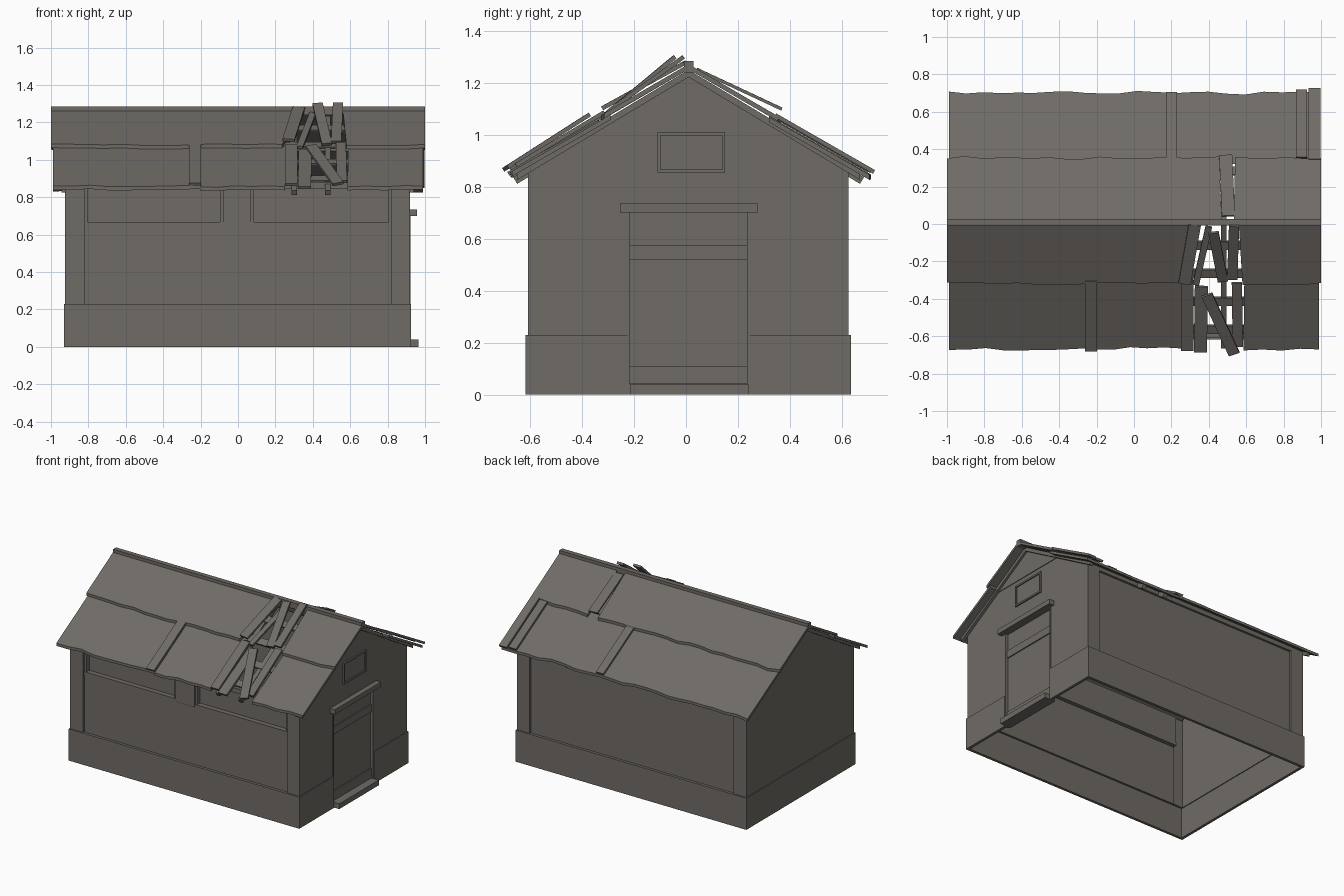
import bpy, bmesh, math, random
from mathutils import Vector

random.seed(4)
mat = bpy.data.materials.new("weathered_grey_brown")
mat.diffuse_color = (0.160, 0.148, 0.133, 1)


def finish(name, bm):
    bmesh.ops.recalc_face_normals(bm, faces=bm.faces)
    me = bpy.data.meshes.new(name)
    bm.to_mesh(me)
    bm.free()
    me.materials.append(mat)
    ob = bpy.data.objects.new(name, me)
    bpy.context.collection.objects.link(ob)
    return ob


def loft(name, ring_a, ring_b):
    """Closed solid between two matching outlines."""
    bm = bmesh.new()
    a = [bm.verts.new(p) for p in ring_a]
    b = [bm.verts.new(p) for p in ring_b]
    bm.faces.new(a)
    bm.faces.new(b)
    n = len(a)
    for i in range(n):
        bm.faces.new((a[i], a[(i + 1) % n], b[(i + 1) % n], b[i]))
    return finish(name, bm)


def box(name, x0, x1, y0, y1, z0, z1):
    ring = [(x0, y0), (x1, y0), (x1, y1), (x0, y1)]
    return loft(name, [(x, y, z0) for x, y in ring], [(x, y, z1) for x, y in ring])


def plate_x(name, outline, x0, x1):
    """Outline in (y, z), extruded along x."""
    return loft(name, [(x0, y, z) for y, z in outline], [(x1, y, z) for y, z in outline])


# Roof coordinates: distance d from the ridge, height h above the slope
RY, RZ, SLOPE = 0.01, 1.272, 0.6


def roof_pt(x, d, h, side):
    return Vector((x, RY + side * d, RZ - SLOPE * d + h))


def sheet(name, side, xt, xb, d0, d1, h0, h1, t=0.02, jag=0.008):
    """Roof sheet with a ragged lower edge; xt and xb are its ends at top and bottom."""
    n = max(2, int((xb[1] - xb[0]) / 0.09))
    out = [(xt[0], d0, h0), (xt[1], d0, h0)]
    for i in range(n, -1, -1):
        out.append((xb[0] + (xb[1] - xb[0]) * i / n, d1 + random.uniform(-jag, jag), h1))
    return loft(name, [roof_pt(x, d, h, side) for x, d, h in out],
                [roof_pt(x, d, h - t, side) for x, d, h in out])


def plank(name, side, a, b, w, t=0.016):
    """Loose board between two roof-space points (x, d, h)."""
    p, q = roof_pt(*a, side), roof_pt(*b, side)
    axis = (q - p).normalized()
    across = axis.cross(Vector((0, side * SLOPE, 1))).normalized()
    up = across.cross(axis).normalized()
    if up.z < 0:
        up = -up
    ring = [across * (w / 2), across * (w / 2) + up * t, across * (-w / 2) + up * t, across * (-w / 2)]
    return loft(name, [p + v for v in ring], [q + v for v in ring])


# Plinth, open in the middle and interrupted at the door
box("plinth_front", -0.93, 0.925, -0.617, -0.597, 0, 0.23)
box("plinth_back", -0.93, 0.925, 0.615, 0.635, 0, 0.23)
box("plinth_left", -0.93, -0.91, -0.6, 0.618, 0, 0.23)
box("plinth_right_a", 0.905, 0.925, -0.6, -0.22, 0, 0.23)
box("plinth_right_b", 0.905, 0.925, 0.24, 0.618, 0, 0.23)

# Gable walls, the right one with a doorway
eaves = [(0.626, 0.862), (RY, 1.24), (-0.608, 0.862)]
plate_x("gable_wall_left", [(-0.608, 0.22), (0.626, 0.22)] + eaves, -0.924, -0.904)
plate_x("gable_wall_right", [(-0.608, 0.22), (-0.22, 0.22), (-0.22, 0.70), (0.24, 0.70),
                             (0.24, 0.22), (0.626, 0.22)] + eaves, 0.899, 0.919)
for nm, x0, x1 in (("left", -0.929, -0.922), ("right", 0.917, 0.924)):
    plate_x("gable_top_board_" + nm, [(-0.325, 1.045), (0.345, 1.045), (RY, 1.245)], x0, x1)
for nm, x0, x1 in (("left", -0.945, -0.92), ("right", 0.915, 0.94)):
    for side in (-1, 1):
        o = [(0.0, -0.022), (0.66, -0.022), (0.66, -0.05), (0.0, -0.05)]
        plate_x("rake_board_" + nm, [(RY + side * d, RZ - SLOPE * d + h) for d, h in o], x0, x1)

# Long walls: corner posts, recessed panels
for nm, y0, y1 in (("front", -0.608, -0.582), ("back", 0.600, 0.626)):
    box(nm + "_post_left", -0.924, -0.82, y0, y1, 0.22, 0.875)
    box(nm + "_post_right", 0.82, 0.919, y0, y1, 0.22, 0.875)
    box(nm + "_eave_beam", -0.82, 0.82, y0, y1, 0.845, 0.88)
box("back_panel", -0.825, 0.825, 0.595, 0.61, 0.215, 0.87)
box("front_panel", -0.825, 0.825, -0.59, -0.575, 0.215, 0.65)
box("front_sill", -0.82, 0.82, -0.596, -0.545, 0.645, 0.668)
box("front_mullion", -0.08, 0.07, -0.602, -0.55, 0.65, 0.86)

# Front windows with thin frames
for nm, x0, x1 in (("left", -0.82, -0.08), ("right", 0.07, 0.82)):
    box("window_pane_" + nm, x0, x1, -0.56, -0.55, 0.66, 0.86)
    box("window_jamb_a_" + nm, x0, x0 + 0.016, -0.59, -0.555, 0.66, 0.86)
    box("window_jamb_b_" + nm, x1 - 0.016, x1, -0.59, -0.555, 0.66, 0.86)

# Door, its rails, lintel and step
box("door", 0.885, 0.9, -0.225, 0.245, 0.02, 0.71)
box("door_middle_rail", 0.895, 0.908, -0.22, 0.24, 0.52, 0.575)
box("door_bottom_rail", 0.895, 0.908, -0.22, 0.24, 0.04, 0.11)
box("door_jamb_left", 0.89, 0.922, -0.226, -0.215, 0, 0.705)
box("door_jamb_right", 0.89, 0.922, 0.235, 0.246, 0, 0.705)
box("door_lintel", 0.90, 0.957, -0.255, 0.275, 0.70, 0.735)
box("door_step", 0.88, 0.965, -0.215, 0.24, 0, 0.038)

# Gable window
for nm, y0, y1, z0, z1 in (("bottom", -0.11, 0.15, 0.855, 0.867), ("top", -0.11, 0.15, 0.998, 1.01),
                           ("left", -0.11, -0.098, 0.86, 1.005), ("right", 0.138, 0.15, 0.86, 1.005)):
    box("gable_window_frame_" + nm, 0.91, 0.93, y0, y1, z0, z1)
box("gable_window_pane", 0.915, 0.922, -0.1, 0.14, 0.86, 1.0)

# Roof sheets, front slope, broken between x 0.25 and 0.58
F, B = -1, 1
sheet("front_upper_left", F, (-1, 0.36), (-1, 0.235), 0, 0.33, 0.0, 0.006)
sheet("front_upper_right", F, (0.56, 1), (0.58, 1), 0, 0.33, 0.0, 0.006)
sheet("front_lower_left", F, (-0.99, -0.2), (-0.99, -0.2), 0.3, 0.68, -0.014, -0.004)
sheet("front_lower_middle", F, (-0.2, 0.26), (-0.2, 0.25), 0.3, 0.675, -0.018, -0.010)
sheet("front_lower_right", F, (0.59, 0.99), (0.585, 0.99), 0.3, 0.68, -0.014, -0.004)
# Roof sheets, back slope, with a narrow repaired slot
sheet("back_upper_left", B, (-1, 0.47), (-1, 0.455), 0, 0.345, 0.0, 0.006)
sheet("back_upper_right", B, (0.535, 1), (0.54, 1), 0, 0.345, 0.0, 0.006)
sheet("back_lower_left", B, (-0.99, 0.2), (-0.99, 0.2), 0.31, 0.695, -0.014, -0.004)
sheet("back_lower_right", B, (0.2, 0.99), (0.2, 0.99), 0.31, 0.69, -0.018, -0.008)
box("ridge_cap", -1, 1, RY - 0.018, RY + 0.018, 1.24, 1.284)

# Rafters and battens seen through the holes
for side in (F, B):
    for x in (0.30, 0.48):
        plank("rafter", side, (x, 0.0, -0.065), (x, 0.66, -0.065), 0.03, 0.03)
    for d in (0.12, 0.27, 0.42, 0.57):
        plank("batten", side, (0.2, d, -0.040), (0.66, d, -0.040), 0.05, 0.014)

# Loose boards on the front slope
plank("loose_board_upper_a", F, (0.325, 0.01, 0.004), (0.27, 0.325, 0.02), 0.065)
plank("loose_board_upper_b", F, (0.425, 0.05, 0.05), (0.475, 0.31, -0.01), 0.055)
plank("loose_board_upper_c", F, (0.535, 0.015, 0.03), (0.525, 0.30, -0.005), 0.055)
plank("loose_board_upper_d", F, (0.40, 0.02, -0.02), (0.33, 0.33, -0.015), 0.035)
plank("loose_board_lower_a", F, (0.285, 0.32, -0.012), (0.285, 0.68, -0.004), 0.065)
plank("loose_board_lower_b", F, (0.36, 0.34, -0.025), (0.355, 0.69, -0.015), 0.07)
plank("loose_board_lower_c", F, (0.39, 0.385, 0.025), (0.535, 0.70, 0.012), 0.06)
plank("loose_board_lower_d", F, (0.55, 0.32, 0.0), (0.555, 0.66, 0.0), 0.055)
plank("patch_board", F, (-0.23, 0.31, -0.008), (-0.23, 0.685, 0.002), 0.065, 0.014)
# Loose boards on the back slope
plank("back_loose_board", B, (0.505, 0.03, -0.008), (0.49, 0.355, 0.035), 0.07, 0.012)
plank("back_edge_board_a", B, (0.895, 0.34, -0.008), (0.895, 0.70, 0.0), 0.06)
plank("back_edge_board_b", B, (0.965, 0.33, -0.006), (0.965, 0.71, 0.004), 0.062)
plank("back_patch_board", B, (0.2, 0.33, -0.012), (0.2, 0.69, -0.003), 0.06, 0.014)
